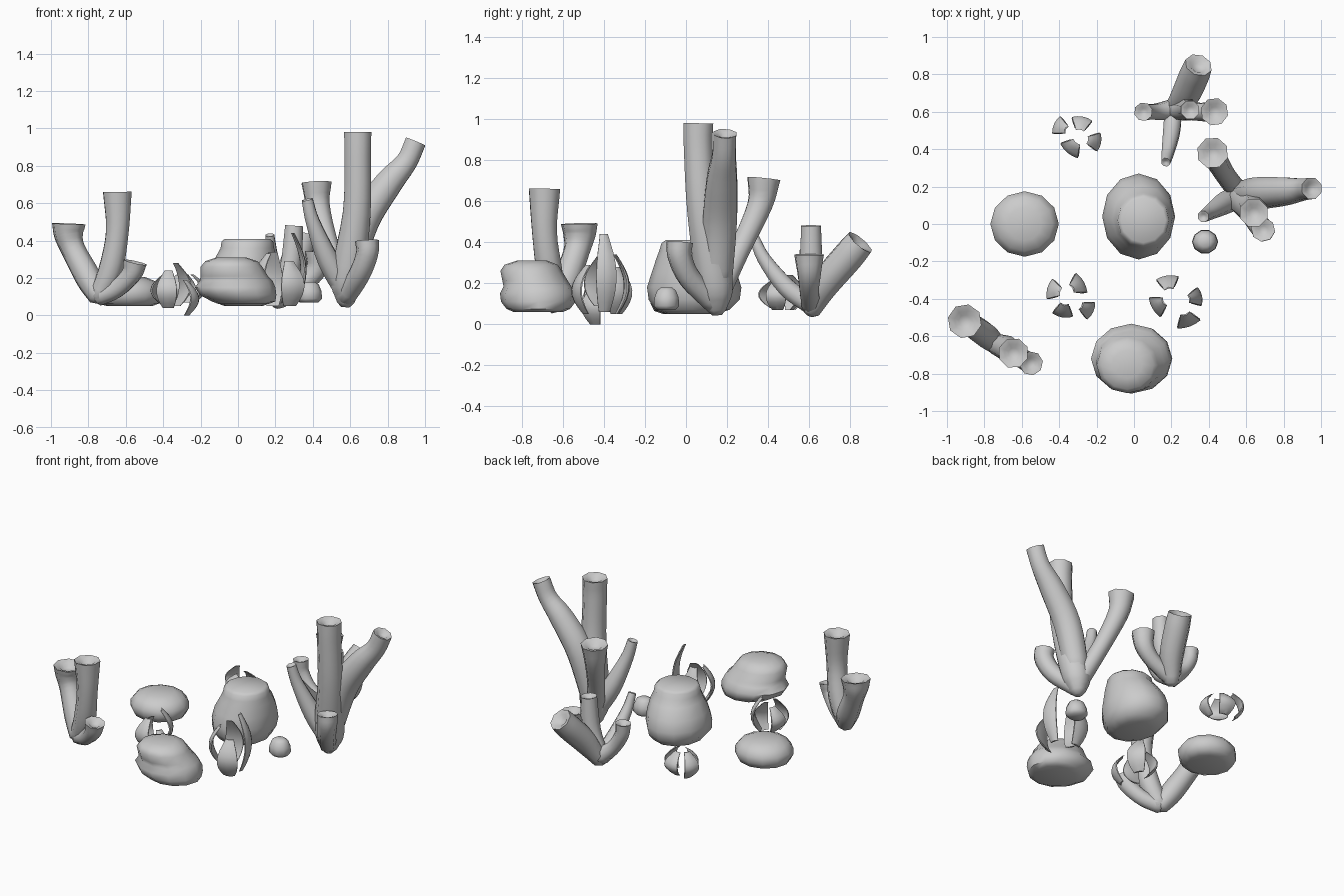
import bpy, bmesh, math
from mathutils import Vector


def finish(name, bm, angle=50):
    bmesh.ops.recalc_face_normals(bm, faces=bm.faces)
    me = bpy.data.meshes.new(name)
    bm.to_mesh(me)
    bm.free()
    ob = bpy.data.objects.new(name, me)
    bpy.context.collection.objects.link(ob)
    bpy.ops.object.select_all(action='DESELECT')
    bpy.context.view_layer.objects.active = ob
    ob.select_set(True)
    bpy.ops.object.shade_smooth_by_angle(angle=math.radians(angle))


def skin_rings(bm, rings):
    n = len(rings[0])
    for a, b in zip(rings, rings[1:]):
        for i in range(n):
            bm.faces.new((a[i], a[(i + 1) % n], b[(i + 1) % n], b[i]))
    bm.faces.new(rings[0][::-1])
    bm.faces.new(rings[-1])


def rock(name, sections, sides=12):
    """Loft of ellipses: (z, cx, cy, rx, ry)."""
    bm = bmesh.new()
    rings = []
    for z, cx, cy, rx, ry in sections:
        rings.append([bm.verts.new((cx + rx * math.cos(2 * math.pi * i / sides),
                                    cy + ry * math.sin(2 * math.pi * i / sides), z))
                      for i in range(sides)])
    skin_rings(bm, rings)
    finish(name, bm, 60)


def spline(pts, steps=4):
    """Catmull-Rom through (x, y, z, r) points."""
    p = [Vector(q) for q in pts]
    p = [2 * p[0] - p[1]] + p + [2 * p[-1] - p[-2]]
    out = []
    for k in range(1, len(p) - 2):
        a, b, c, d = p[k - 1:k + 3]
        for s in range(steps):
            t = s / steps
            out.append(0.5 * (2 * b + (c - a) * t + (2 * a - 5 * b + 4 * c - d) * t * t
                              + (3 * b - a - 3 * c + d) * t ** 3))
    return out + [p[-2]]


def branch(bm, pts, sides=8):
    """Tube along a path with a dished tip."""
    path = spline(pts)
    pos = [Vector(q[:3]) for q in path]
    rad = [q[3] for q in path]
    rings = []
    u = Vector((1, 0, 0))

    def ring(c, r, t):
        v = t.cross(u)
        return [bm.verts.new(c + r * (math.cos(2 * math.pi * (i + .5) / sides) * u
                                      + math.sin(2 * math.pi * (i + .5) / sides) * v))
                for i in range(sides)]
    for i, c in enumerate(pos):
        t = (pos[min(i + 1, len(pos) - 1)] - pos[max(i - 1, 0)]).normalized()
        u = (u - t * u.dot(t)).normalized()
        if i == 0:
            rings.append(ring(c - t * rad[0] * .5, rad[0] * .5, t))
        rings.append(ring(c, rad[i], t))
    r = rad[-1]
    rings.append(ring(pos[-1] - t * r * .12, r * .6, t))
    rings.append(ring(pos[-1] - t * r * .35, r * .35, t))
    skin_rings(bm, rings)


def coral(name, branches):
    bm = bmesh.new()
    for b in branches:
        branch(bm, b)
    finish(name, bm)


def petals(name, blades):
    """Curved leaf blades: (x, y, z low, z high, facing angle, width)."""
    bm = bmesh.new()
    n, m = 8, 4
    for x, y, z0, z1, ang, w in blades:
        a = math.radians(ang)
        out, side = Vector((math.cos(a), math.sin(a), 0)), Vector((-math.sin(a), math.cos(a), 0))
        layers = []
        for thick in (0, 1):
            grid = []
            for i in range(n + 1):
                t = i / n
                half = w / 2 * (.4 + .6 * math.sin(math.pi * min(1, t + .05)) ** .8)
                th = .026 * math.sin(math.pi * (.15 + .75 * t)) * thick
                row = []
                for j in range(m + 1):
                    s = j / m * 2 - 1
                    bow = .075 * math.sin(math.pi * (.1 + .85 * t)) - .05
                    off = bow - .012 * s * s - th * (1 - .7 * s * s)
                    row.append(bm.verts.new(Vector((x, y, z0 + (z1 - z0) * t))
                                            + out * off + side * half * s))
                grid.append(row)
            layers.append(grid)
        f, b = layers
        skin_rings(bm, [f[i] + b[i][::-1] for i in range(n + 1)])
    finish(name, bm, 40)


# Rocks
rock("centre_rock", [(.05, .03, .03, .10, .12), (.07, .03, .03, .155, .18), (.12, .02, .04, .188, .222),
                     (.18, .025, .04, .195, .23), (.25, .03, .04, .185, .208), (.32, .045, .03, .16, .175),
                     (.36, .05, .02, .143, .15), (.395, .05, .02, .138, .14), (.41, .05, .02, .12, .12)])
rock("left_rock", [(.05, -.58, 0, .12, .11), (.065, -.585, 0, .165, .155), (.10, -.585, 0, .183, .172),
                   (.14, -.585, 0, .183, .175), (.18, -.585, 0, .15, .145), (.205, -.585, 0, .09, .09)])
rock("front_rock", [(.06, .03, -.72, .13, .12), (.075, .03, -.72, .17, .155), (.11, .0, -.72, .205, .182),
                    (.15, -.015, -.72, .215, .187), (.185, -.01, -.725, .195, .165), (.21, -.02, -.735, .18, .16),
                    (.26, -.035, -.755, .165, .15), (.29, -.035, -.755, .14, .13), (.31, -.035, -.75, .08, .075)])
rock("pebble", [(.07, .38, -.095, .05, .045), (.09, .38, -.095, .07, .065),
                (.13, .38, -.095, .066, .062), (.165, .38, -.095, .052, .048), (.18, .38, -.095, .03, .028)], 10)

# Corals
coral("right_coral", [
    [(.575, .15, .07, .05), (.585, .14, .2, .095), (.635, .08, .55, .08), (.64, .06, .85, .076), (.64, .06, .98, .079)],
    [(.58, .15, .2, .08), (.67, .165, .5, .09), (.80, .175, .70, .08), (.90, .185, .82, .062), (.95, .19, .93, .06)],
    [(.575, .15, .13, .06), (.49, .26, .36, .055), (.43, .36, .58, .065), (.42, .38, .71, .085)],
    [(.575, .15, .13, .06), (.48, .11, .30, .06), (.40, .06, .50, .04), (.37, .04, .62, .032)],
    [(.575, .14, .10, .055), (.65, .02, .22, .057), (.69, -.03, .33, .06), (.69, -.03, .40, .065)]])
coral("back_coral", [
    [(.21, .61, .07, .05), (.27, .68, .20, .075), (.32, .79, .33, .08), (.345, .85, .40, .075)],
    [(.21, .61, .10, .06), (.12, .6, .18, .045), (.06, .6, .28, .045), (.05, .6, .36, .05)],
    [(.21, .61, .10, .05), (.28, .61, .26, .06), (.30, .61, .48, .052)],
    [(.21, .61, .09, .05), (.35, .60, .17, .05), (.42, .60, .25, .06), (.43, .60, .34, .075)],
    [(.21, .60, .10, .05), (.20, .49, .18, .048), (.18, .38, .32, .035), (.17, .33, .43, .025)]])
coral("left_coral", [
    [(-.745, -.64, .1, .055), (-.80, -.59, .2, .07), (-.88, -.535, .35, .066), (-.905, -.52, .43, .08),
     (-.905, -.52, .49, .092)],
    [(-.745, -.64, .1, .055), (-.68, -.665, .25, .068), (-.645, -.69, .45, .065), (-.645, -.69, .66, .082)],
    [(-.745, -.64, .1, .05), (-.65, -.69, .14, .05), (-.57, -.735, .22, .055), (-.55, -.745, .285, .065)]])

# Leaf clusters
petals("back_leaves", [(-.405, .525, .07, .24, 155, .10), (-.28, .55, .07, .22, 80, .11),
                       (-.20, .44, .07, .22, -10, .10), (-.34, .40, .08, .22, -130, .12)])
petals("front_left_leaves", [(-.44, -.35, .06, .22, 165, .11), (-.29, -.32, .05, .28, 30, .12),
                             (-.38, -.475, .04, .24, -100, .11), (-.24, -.46, .0, .19, -25, .10)])
petals("front_right_leaves", [(.18, -.30, .05, .34, 98, .12), (.34, -.39, .06, .44, 12, .10),
                              (.12, -.44, .09, .33, -150, .12), (.29, -.525, .05, .29, -70, .13)])
